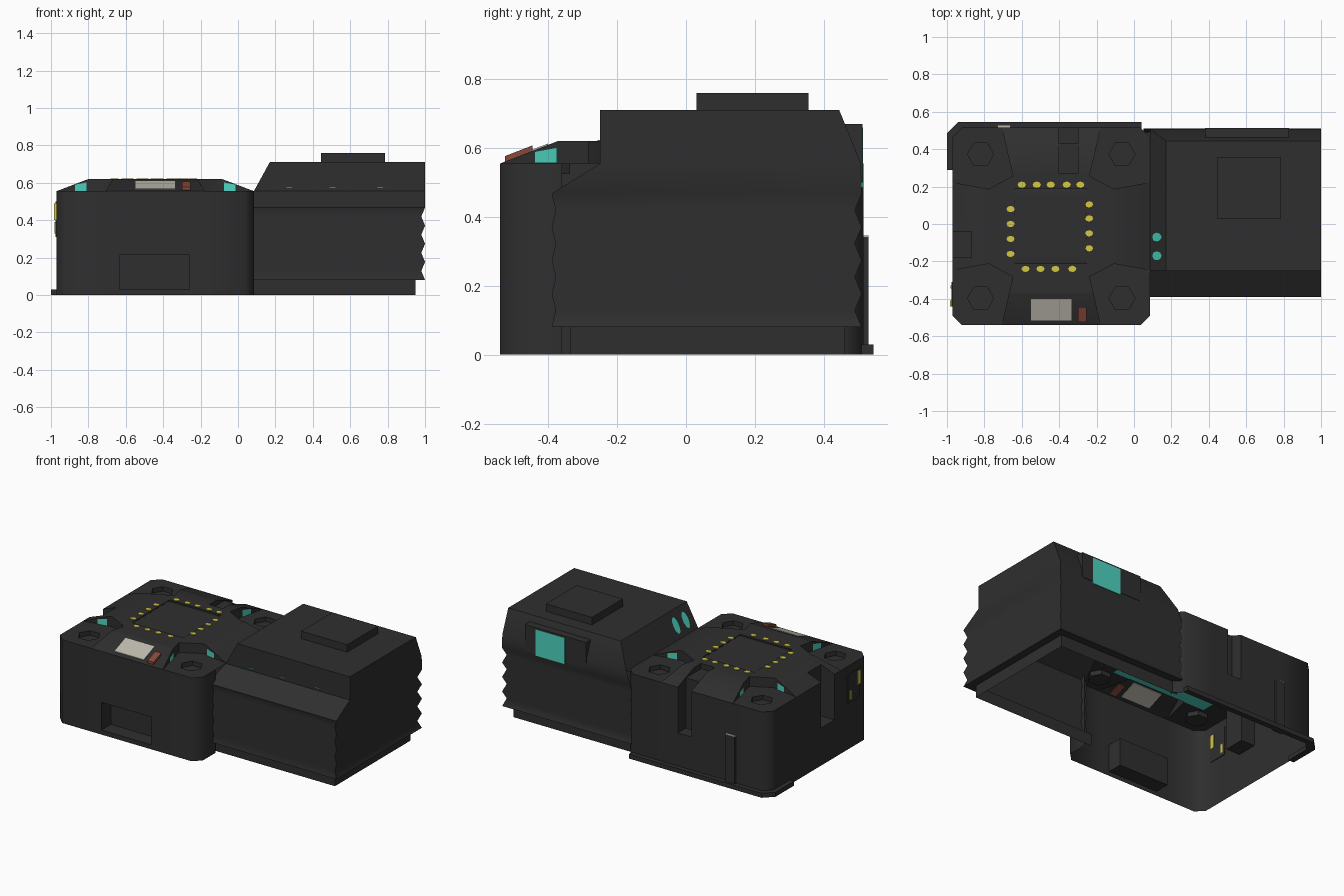
import bpy, bmesh, math

if "Cube" in bpy.data.objects:
    bpy.data.objects.remove(bpy.data.objects["Cube"])


def material(name, rgb):
    m = bpy.data.materials.new(name)
    m.diffuse_color = (*rgb, 1)
    m.use_nodes = True
    m.node_tree.nodes["Principled BSDF"].inputs["Base Color"].default_value = m.diffuse_color
    return m


DARK = material("charcoal", (0.028, 0.028, 0.028))
CYAN = material("cyan glow", (0.075, 0.66, 0.53))
YELLOW = material("yellow", (0.66, 0.57, 0.06))
WHITE = material("off white", (0.5, 0.48, 0.41))
RED = material("rust red", (0.25, 0.065, 0.04))


def smooth_shade(ob, angle):
    bpy.ops.object.select_all(action='DESELECT')
    ob.select_set(True)
    bpy.context.view_layer.objects.active = ob
    bpy.ops.object.shade_smooth_by_angle(angle=math.radians(angle))


def build(name, faces, mat=DARK):
    """Object from a list of faces, each a list of points; shared corners are welded."""
    bm = bmesh.new()
    for f in faces:
        bm.faces.new([bm.verts.new(p) for p in f])
    bmesh.ops.remove_doubles(bm, verts=bm.verts, dist=0.0004)
    bmesh.ops.recalc_face_normals(bm, faces=bm.faces)
    me = bpy.data.meshes.new(name)
    bm.to_mesh(me)
    bm.free()
    me.materials.append(mat)
    ob = bpy.data.objects.new(name, me)
    bpy.context.collection.objects.link(ob)
    return ob


def prism_faces(pts, z0, z1):
    n = len(pts)
    lo = [(x, y, z0) for x, y in pts]
    hi = [(x, y, z1) for x, y in pts]
    return [lo, hi] + [[lo[i], lo[(i + 1) % n], hi[(i + 1) % n], hi[i]] for i in range(n)]


def box(name, x0, x1, y0, y1, z0, z1, mat=DARK):
    return build(name, prism_faces([(x0, y0), (x1, y0), (x1, y1), (x0, y1)], z0, z1), mat)


def ellipse(x, y, rx, ry, n=12):
    return [(x + rx * math.cos(2 * math.pi * i / n), y + ry * math.sin(2 * math.pi * i / n)) for i in range(n)]


# ---- left unit: one shell with notched corners around a raised deck ----
CX, CY, H, ZF, ZT = -0.4425, -0.0125, 0.5275, 0.555, 0.62
OUTER = [(H, .235), (H, .4775), (.4775, H), (.265, H)]
NOTCH = [(H, .235), (.335, .2), (.205, .27), (.265, H)]
TOP = [(.357, .204), (.335, .2), (.205, .27), (.226, .36)]
QUADS = [(-1, -1), (1, -1), (1, 1), (-1, 1)]


def place(p, s):
    return (CX + s[0] * p[0], CY + s[1] * p[1])


def loop(points, z):
    out = []
    for i, s in enumerate(QUADS):
        q = points if i % 2 == 0 else points[::-1]
        out += [(*place(p, s), z) for p in q]
    return out


ob_, ot, nb, nt = loop(OUTER, 0), loop(OUTER, ZF), loop(NOTCH, ZF), loop(TOP, ZT)
faces = [ob_, nt]
for i in range(16):
    j = (i + 1) % 16
    faces.append([ob_[i], ob_[j], ot[j], ot[i]])      # walls
    faces.append([nb[i], nb[j], nt[j], nt[i]])        # deck slopes and notch walls
for k in range(0, 16, 4):                             # corner floors
    faces.append(ot[k:k + 4] + [nb[k + 2], nb[k + 1]])
left = build("left_unit_shell", faces)

cutters = [
    box("cut_front", -.63, -.26, -.6, -.44, .03, .215),
    box("cut_left_slot", -1.1, -.87, -.18, -.04, .25, .8),
    box("cut_back_slot", -.40, -.30, .43, .7, .25, .8),
    box("cut_back_tray", -.40, -.30, .27, .44, .585, .8),
    box("cut_grille", -.635, -.255, -.21, .187, .61, .8),
]
for s in QUADS:                                       # hexagonal bolt pockets
    x, y = place((.378, .385), s)
    cutters.append(build("cut_bolt", prism_faces(ellipse(x, y, .07, .07, 6), .525, .8)))
for c in cutters:
    c.hide_render = True
    m = left.modifiers.new("cut", 'BOOLEAN')
    m.object, m.operation, m.solver = c, 'DIFFERENCE', 'EXACT'
dg = bpy.context.evaluated_depsgraph_get()
me = bpy.data.meshes.new_from_object(left.evaluated_get(dg))
left.modifiers.clear()
left.data = me
for c in cutters:
    bpy.data.objects.remove(c)

# open the underside and the wall shared with the right unit
bm = bmesh.new()
bm.from_mesh(me)
for y in (-.36, .44):
    bmesh.ops.bisect_plane(bm, geom=bm.verts[:] + bm.edges[:] + bm.faces[:],
                           plane_co=(0, y, 0), plane_no=(0, 1, 0))
bm.normal_update()
gone = []
for f in bm.faces:
    c = f.calc_center_median()
    if c.z < .002 or (c.x > .08 and abs(f.normal.x) > .9 and -.36 < c.y < .44):
        gone.append(f)
bmesh.ops.delete(bm, geom=gone, context='FACES')
bm.to_mesh(me)
bm.free()
smooth_shade(left, 50)

# glowing layer under the deck and its glimpses in the notch walls
build("under_deck_glow", [[(-.8, -.31, .551), (-.1, -.31, .551), (-.1, .29, .551), (-.8, .29, .551)]], CYAN)
glow = []
for s in QUADS:
    for (u0, v0), (u1, v1) in (((.43, .2203), (.368, .2090)), ((.2441, .4275), (.229, .3625))):
        dv, du = (.003, 0) if u0 > .3 else (0, .003)
        a, b = place((u0 + du, v0 + dv), s), place((u1 + du, v1 + dv), s)
        glow.append([(*a, .556), (*b, .556), (*b, .602), (*a, .59)])
build("notch_lights", glow, CYAN)

# grille slats and surrounding dots
slats = []
for i in range(6):
    y = -.21 + .066 * i
    slats += [[(-.635, y, .611), (-.255, y, .611), (-.255, y + .033, .618), (-.635, y + .033, .618)],
              [(-.635, y + .033, .618), (-.255, y + .033, .618), (-.255, y + .066, .611), (-.635, y + .066, .611)]]
smooth_shade(build("grille_slats", slats), 50)
dots = [(x, .21) for x in (-.6, -.52, -.445, -.36, -.287)] + [(x, -.24) for x in (-.58, -.5, -.42, -.33)]
dots += [(-.24, y) for y in (.105, .03, -.05, -.13)] + [(-.66, y) for y in (.08, 0, -.08, -.16)]
dot_faces = []
for x, y in dots:
    dot_faces += prism_faces(ellipse(x, y, .022, .017, 8), .618, .624)
build("deck_dots", dot_faces, YELLOW)


def slope_plate(name, x0, x1, y0, y1, below, above, mat):
    """Plate lying on the front slope of the deck."""
    k = (ZT - ZF) / .1675
    pts = [(x0, y0), (x1, y0), (x1, y1), (x0, y1)]
    fs = prism_faces(pts, -below, above)
    build(name, [[(x, y, ZF + (y + .54) * k + z) for x, y, z in f] for f in fs], mat)


slope_plate("front_label", -.55, -.335, -.515, -.40, .004, .004, WHITE)
slope_plate("red_latch", -.30, -.255, -.525, -.445, .004, .016, RED)

# left wall sticker panel
box("side_panel", -.977, -.966, -.44, -.31, .31, .5)
box("side_sticker", -.983, -.964, -.442, -.41, .40, .49, YELLOW)
box("side_sticker_small", -.981, -.964, -.345, -.33, .33, .39, YELLOW)

# rear foot flange and post with pale cap
build("foot_flange", prism_faces([(-1, .29), (-.96, .29), (-.96, .455), (-.905, .51), (.04, .51), (.04, .545),
                                  (-.94, .545), (-1, .485)], 0, .03))
box("rear_post", -.73, -.66, .50, .53, 0, .342)
box("rear_post_cap", -.73, -.66, .515, .53, .342, .346, WHITE)

# ---- right unit: ribbed walls lofted through rectangular levels, open below ----
rings = [(0, .05, .95, -.335, .46), (.08, .05, .95, -.335, .46)]
for i in range(9):
    d = .02 if i % 2 else 0
    rings.append((.08 + .0485 * i, .05, 1 - d, -.39 + d * .6, .51 - d))
rings += [(.555, .085, 1, -.25, .508), (.71, .17, 1, -.25, .445)]
faces = []


def corner(r):
    return [(r[1], r[3], r[0]), (r[2], r[3], r[0]), (r[2], r[4], r[0]), (r[1], r[4], r[0])]


for a, b in zip(rings, rings[1:]):
    p, q = corner(a), corner(b)
    for i in range(4 if a[0] > .5 else 3):
        j = (i + 1) % 4
        faces.append([p[i], p[j], q[j], q[i]])
faces.append(corner(rings[-1]))
smooth_shade(build("right_unit_shell", faces), 55)
box("roof_hatch", .445, .785, .03, .355, .705, .76)

# rear dormer with glowing window
box("rear_dormer", .38, .83, .43, .512, .5, .67)
box("rear_window", .535, .75, .508, .5145, .485, .66, CYAN)

# oval lights on the sloping left cheek, slits on the front
ovals = []
for y in (-.07, -.17):
    pts = ellipse(.125, y, .026, .026)
    ovals.append([(x - .0035, yy, .628 + (x - .125) * 1.82 + .002) for x, yy in pts])
build("cheek_lights", ovals, CYAN)
for x in (.275, .505, .76):
    box("front_slit", x - .015, x + .015, -.252, -.248, .571, .574, CYAN)
